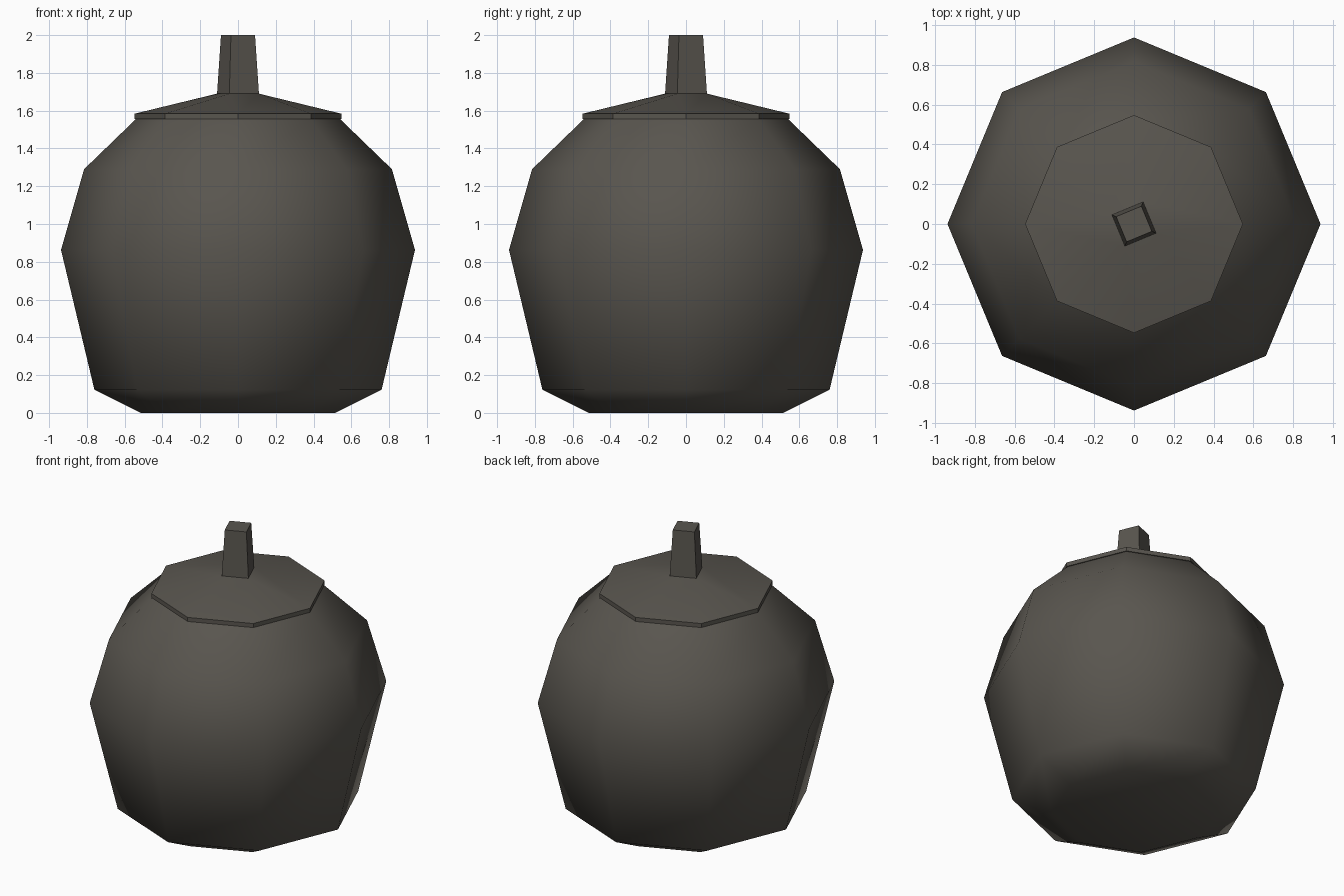
import bpy, bmesh, math

if "Cube" in bpy.data.objects:
    bpy.data.objects.remove(bpy.data.objects["Cube"])

iron = bpy.data.materials.new("dark warm grey")
iron.diffuse_color = (0.10, 0.092, 0.078, 1)
iron.use_nodes = True
iron.node_tree.nodes["Principled BSDF"].inputs["Base Color"].default_value = iron.diffuse_color

OCT = [45 * i for i in range(8)]
# each octagon corner pair collapses onto one corner of the square handle
SQUARE = [67.5 + 90 * ((i - 1) // 2) for i in range(8)]


def lathe(name, rings, smooth_bands):
    """Stack rings of (radius, z, angles), cap both ends, smooth chosen bands."""
    bm = bmesh.new()
    loops = []
    for r, z, angles in rings:
        loops.append([bm.verts.new((r * math.cos(math.radians(a)),
                                    r * math.sin(math.radians(a)), z)) for a in angles])
    for b, (lo, hi) in enumerate(zip(loops, loops[1:])):
        for i in range(8):
            j = (i + 1) % 8
            f = bm.faces.new((lo[i], lo[j], hi[j], hi[i]))
            f.smooth = b in smooth_bands
    bm.faces.new(loops[0][::-1]).smooth = 0 in smooth_bands and len(rings) > 3
    bm.faces.new(loops[-1])
    bmesh.ops.remove_doubles(bm, verts=bm.verts, dist=0.0005)
    bmesh.ops.recalc_face_normals(bm, faces=bm.faces)
    me = bpy.data.meshes.new(name)
    bm.to_mesh(me)
    bm.free()
    me.materials.append(iron)
    ob = bpy.data.objects.new(name, me)
    bpy.context.collection.objects.link(ob)
    return ob


# rounded pot body
lathe("pot_body", [(0.515, 0.0, OCT), (0.76, 0.122, OCT), (0.937, 0.863, OCT),
                   (0.815, 1.29, OCT), (0.54, 1.556, OCT)], {0, 1, 2, 3})

# shallow lid with a thin rim, rising to the square handle base
lid = lathe("lid", [(0.547, 1.556, OCT), (0.547, 1.584, OCT), (0.12, 1.69, SQUARE)], {1})
for e in lid.data.edges:
    zs = [lid.data.vertices[v].co.z for v in e.vertices]
    if max(zs) < 1.6:
        e.use_edge_sharp = True

# tapered square handle
bm = bmesh.new()
bmesh.ops.create_cone(bm, cap_ends=True, segments=4, radius1=0.12, radius2=0.0975, depth=0.31)
ang = math.atan2(bm.verts[:][0].co.y, bm.verts[:][0].co.x)
me = bpy.data.meshes.new("lid_handle")
bm.to_mesh(me)
bm.free()
me.materials.append(iron)
handle = bpy.data.objects.new("lid_handle", me)
handle.location.z = 1.845
handle.rotation_euler.z = math.radians(67.5) - ang
bpy.context.collection.objects.link(handle)
